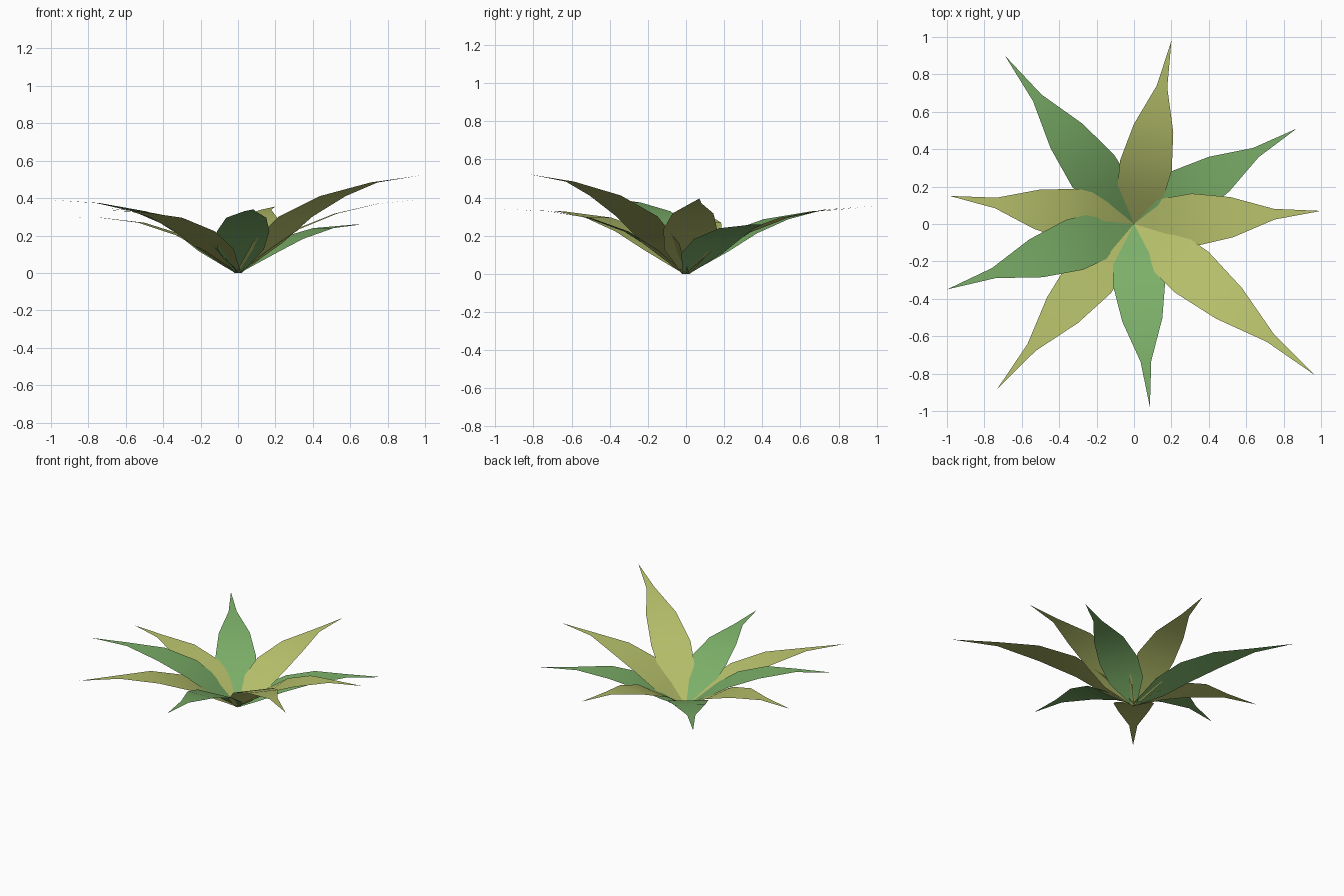
import bpy
from mathutils import Vector

if "Cube" in bpy.data.objects:
    bpy.data.objects.remove(bpy.data.objects["Cube"])


def material(name, color):
    m = bpy.data.materials.new(name)
    m.diffuse_color = color
    m.use_nodes = True
    m.node_tree.nodes["Principled BSDF"].inputs["Base Color"].default_value = m.diffuse_color
    return m


green = material("leaf_green", (0.20, 0.43, 0.14, 1))
olive = material("leaf_olive", (0.48, 0.54, 0.15, 1))

# Shared leaf profile: distance along the leaf, width, and rise (stiff / drooping)
REACH = [0.0, 0.163, 0.318, 0.523, 0.75, 1.0]
WIDTH = [0.04, 0.25, 0.282, 0.215, 0.057, 0.0]
STIFF = [0.0, 0.31, 0.58, 0.79, 0.93, 1.0]
DROOP = [0.0, 0.41, 0.70, 0.92, 1.0, 1.0]


def leaf(name, tip, droop, mat):
    """Thin arching blade from the centre of the plant to its tip."""
    x, y, z = tip
    side = Vector((-y, x, 0)).normalized()
    verts, faces = [], []
    for t, w, a, b in zip(REACH, WIDTH, STIFF, DROOP):
        mid = Vector((x * t, y * t, z * (a + (b - a) * droop)))
        if w:
            verts += [mid - side * w / 2, mid + side * w / 2]
        else:
            verts.append(mid)
    for i in range(0, 8, 2):
        faces.append((i, i + 2, i + 3, i + 1))
    faces.append((8, 10, 9))
    me = bpy.data.meshes.new(name)
    me.from_pydata(verts, [], faces)
    me.materials.append(mat)
    me.shade_smooth()
    ob = bpy.data.objects.new(name, me)
    bpy.context.collection.objects.link(ob)


# Rosette: tip position, droop and colour of each leaf, clockwise from back left
leaves = [
    ((-0.69, 0.90, 0.345), 0.3, green),
    ((0.20, 0.98, 0.355), 0.3, olive),
    ((0.87, 0.51, 0.26), 1.0, green),
    ((1.00, 0.07, 0.395), 0.1, olive),
    ((0.97, -0.81, 0.52), 0.0, olive),
    ((0.085, -0.98, 0.34), 0.6, green),
    ((-0.73, -0.88, 0.335), 0.7, olive),
    ((-1.00, -0.35, 0.39), 0.4, green),
    ((-0.985, 0.15, 0.30), 0.8, olive),
]
for n, (tip, droop, mat) in enumerate(leaves, 1):
    leaf(f"leaf_{n}", tip, droop, mat)
